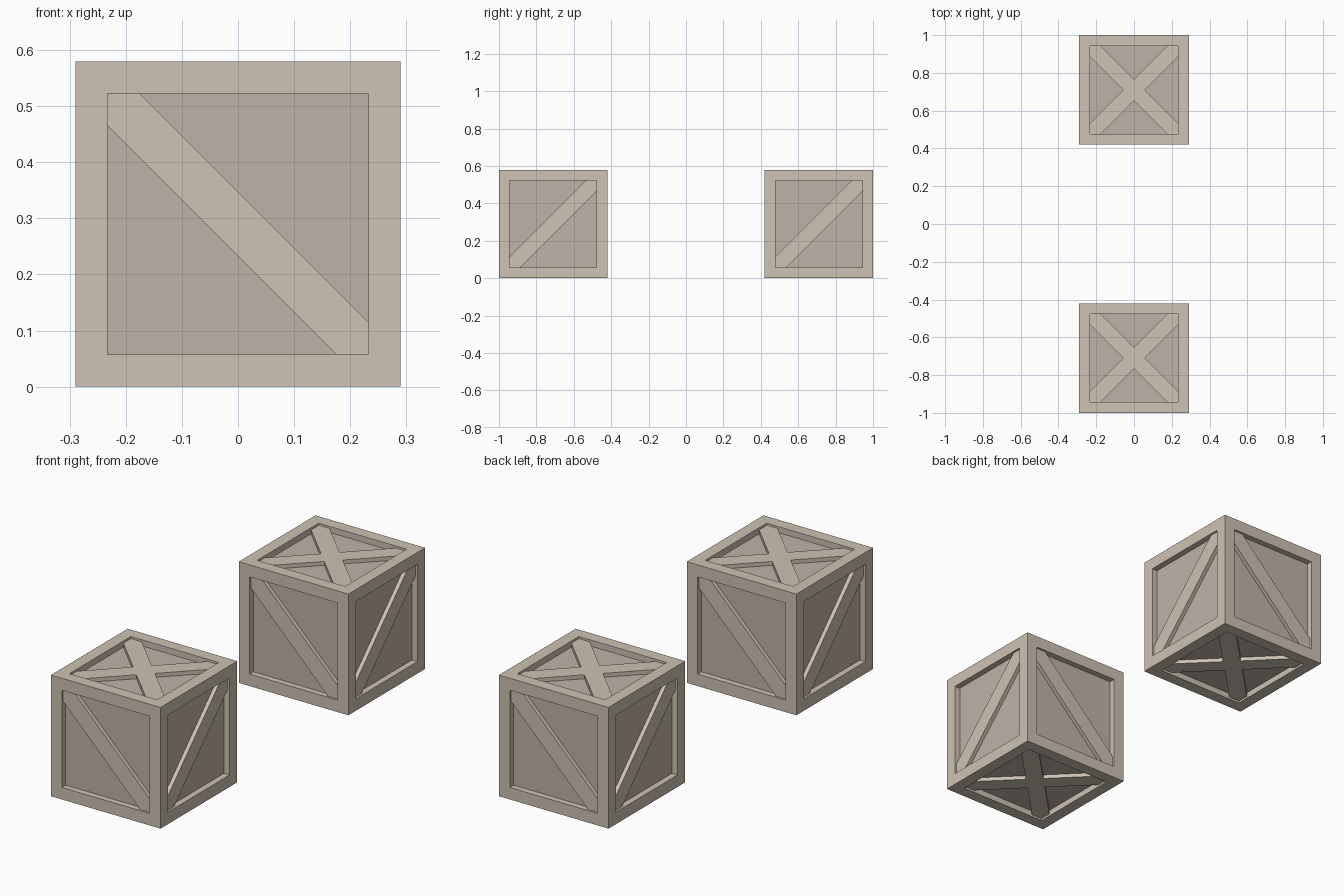
import bpy, bmesh
from math import pi
from mathutils import Matrix

if "Cube" in bpy.data.objects:
    bpy.data.objects.remove(bpy.data.objects["Cube"])

H = 0.29        # half crate size
W = 0.0575      # frame board width
D = 0.029       # panel recess depth
BAR = 0.019     # brace height above panel
SINK = 0.004    # brace overlap into panel
G = H - W       # half opening


def material(name, rgb):
    m = bpy.data.materials.new(name)
    m.diffuse_color = (*rgb, 1)
    m.use_nodes = True
    m.node_tree.nodes["Principled BSDF"].inputs["Base Color"].default_value = m.diffuse_color
    return m


wood = material("frame_wood", (0.62, 0.54, 0.45))
panel = material("panel_wood", (0.53, 0.45, 0.39))


def finish(bm, name, mats):
    bmesh.ops.recalc_face_normals(bm, faces=bm.faces)
    me = bpy.data.meshes.new(name)
    bm.to_mesh(me)
    bm.free()
    for m in mats:
        me.materials.append(m)
    return me


def box_mesh():
    # Cube with a framed, recessed panel on every side
    bm = bmesh.new()
    bmesh.ops.create_cube(bm, size=2 * H)
    faces = bm.faces[:]
    bmesh.ops.inset_individual(bm, faces=faces, thickness=W, use_even_offset=True)
    bmesh.ops.inset_individual(bm, faces=faces, thickness=0, depth=-D)
    for f in faces:
        f.material_index = 1
    return finish(bm, "crate_box", [wood, panel])


def brace_mesh(name, pts):
    # Flat outline extruded outward from the panel
    bm = bmesh.new()
    face = bm.faces.new([bm.verts.new((u, v, -SINK)) for u, v in pts])
    ext = bmesh.ops.extrude_face_region(bm, geom=[face])
    verts = [e for e in ext["geom"] if isinstance(e, bmesh.types.BMVert)]
    bmesh.ops.translate(bm, verts=verts, vec=(0, 0, SINK + BAR))
    return finish(bm, name, [wood])


def add(name, mesh, matrix):
    ob = bpy.data.objects.new(name, mesh)
    bpy.context.collection.objects.link(ob)
    ob.matrix_world = matrix


# Brace outlines: single diagonal (rising or falling) and cross
rising = [(G, G - W), (G, G), (G - W, G), (-G, W - G), (-G, -G), (W - G, -G)]
falling = [(-u, v) for u, v in reversed(rising)]
cross, arm = [], [(W, 0), (G, G - W), (G, G), (G - W, G)]
for k in range(4):
    for u, v in arm:
        for _ in range(k):
            u, v = -v, u
        cross.append((u, v))

box = box_mesh()
up = brace_mesh("rising_brace", rising)
down = brace_mesh("falling_brace", falling)
x_brace = brace_mesh("cross_brace", cross)
out = Matrix.Translation((0, 0, H - D))

# Two identical crates
for label, y in (("front", -0.71), ("back", 0.71)):
    base = Matrix.Translation((0, y, H))
    add(f"{label}_crate_box", box, base)
    # Side braces
    for k, side in enumerate(("front", "right", "back", "left")):
        turn = Matrix.Rotation(k * pi / 2, 4, 'Z') @ Matrix.Rotation(pi / 2, 4, 'X')
        add(f"{label}_crate_{side}_brace", up if k % 2 else down, base @ turn @ out)
    # Lid and floor crosses
    add(f"{label}_crate_top_cross", x_brace, base @ out)
    add(f"{label}_crate_bottom_cross", x_brace, base @ Matrix.Rotation(pi, 4, 'X') @ out)
